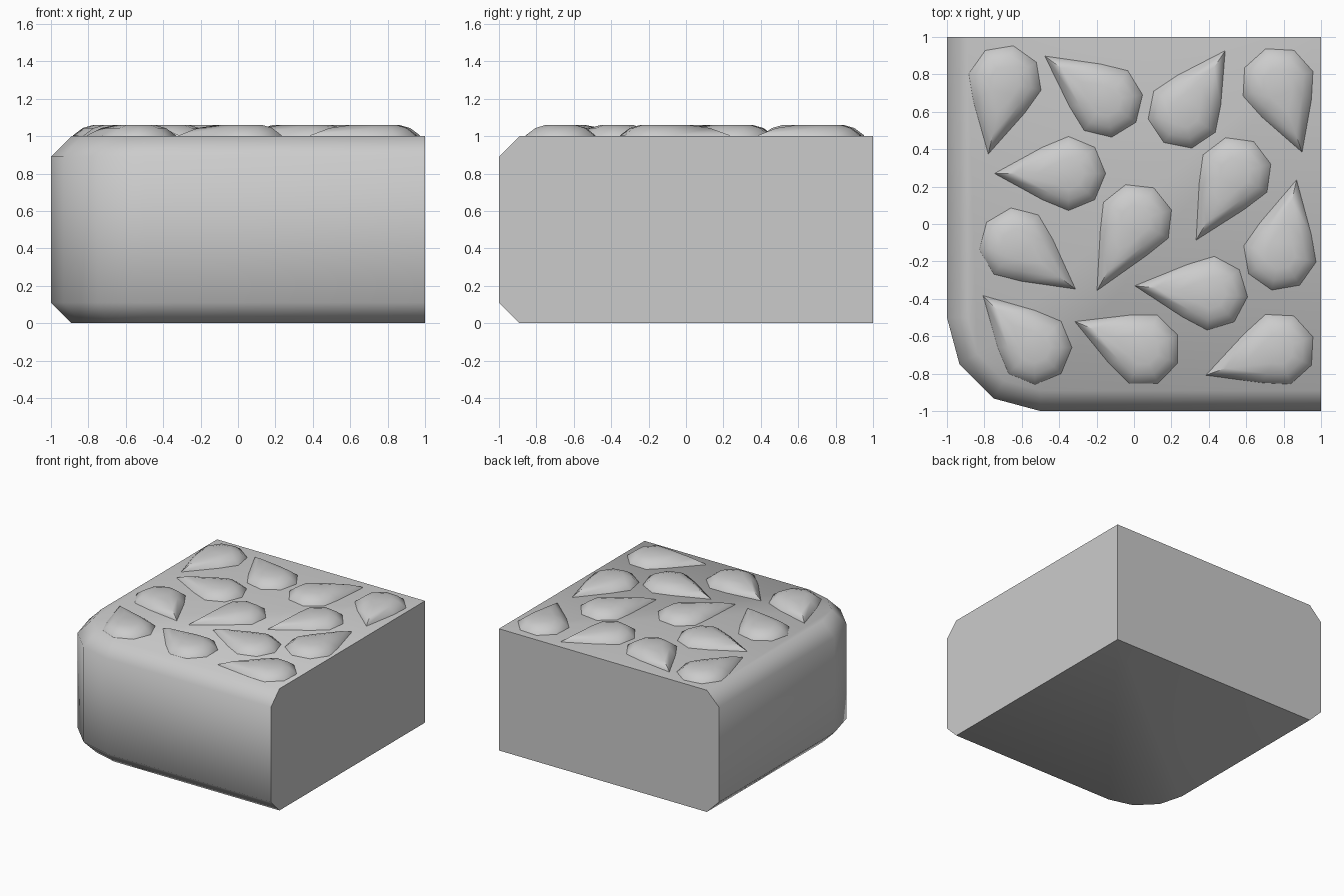
import bpy, bmesh, math
from math import pi, cos, sin
from mathutils import Vector

if "Cube" in bpy.data.objects:
    bpy.data.objects.remove(bpy.data.objects["Cube"])

mat = bpy.data.materials.new("plain_grey")
mat.use_nodes = True
grey = (0.6, 0.6, 0.6, 1)
mat.diffuse_color = grey
mat.node_tree.nodes["Principled BSDF"].inputs["Base Color"].default_value = grey


def loft(name, rings, angle):
    """Join rings of points into a closed smooth-shaded solid."""
    bm = bmesh.new()
    loops = [[bm.verts.new(p) for p in ring] for ring in rings]
    n = len(loops[0])
    for low, high in zip(loops, loops[1:]):
        for i in range(n):
            j = (i + 1) % n
            bm.faces.new((low[i], low[j], high[j], high[i]))
    bm.faces.new(loops[0][::-1])
    bm.faces.new(loops[-1])
    bmesh.ops.recalc_face_normals(bm, faces=bm.faces)
    mesh = bpy.data.meshes.new(name)
    bm.to_mesh(mesh)
    bm.free()
    mesh.materials.append(mat)
    obj = bpy.data.objects.new(name, mesh)
    bpy.context.collection.objects.link(obj)
    bpy.ops.object.select_all(action='DESELECT')
    obj.select_set(True)
    bpy.context.view_layer.objects.active = obj
    bpy.ops.object.shade_smooth_by_angle(angle=math.radians(angle))
    return obj


# Block: one rounded corner, bevelled only along the front and left sides
def outline(inset, z):
    r = 0.5 - inset
    arc = [(-0.5 + r * cos(a), -0.5 + r * sin(a), z)
           for a in (pi + k * pi / 6 for k in range(4))]
    return arc + [(1, inset - 1, z), (1, 1, z), (inset - 1, 1, z)]


BEVEL = 0.11
loft("block", [outline(BEVEL, 0), outline(0, BEVEL),
               outline(0, 1 - BEVEL), outline(BEVEL, 1)], 60)


# Seeds: low teardrop domes, each given by its round centre and its tip
def seed(name, cx, cy, tx, ty):
    c, tip = Vector((cx, cy)), Vector((tx, ty))
    d = (tip - c).normalized()
    side = Vector((-d.y, d.x))
    shape = [tip - c]
    for k in range(1, 8):
        a = k * pi / 4
        shape.append((d * cos(a) + side * sin(a)) * 0.2)
    rings = []
    for scale, z in ((1, 0.995), (0.98, 1.005), (0.72, 1.043), (0.42, 1.06)):
        rings.append([(*(c + p * scale), z) for p in shape])
    loft(name, rings, 60)


SEEDS = [
    (-.69, .76, -.78, .37), (-.15, .66, -.48, .90), (.27, .60, .49, .93),
    (.77, .75, .90, .38), (-.35, .27, -.75, .27), (.54, .27, .33, -.09),
    (.01, .02, -.20, -.36), (-.63, -.11, -.31, -.35), (.78, -.16, .87, .24),
    (.41, -.37, 0, -.33), (-.53, -.66, -.81, -.38), (.05, -.67, -.32, -.52),
    (.77, -.67, .38, -.81),
]
for i, s in enumerate(SEEDS):
    seed(f"seed_{i + 1}", *s)
